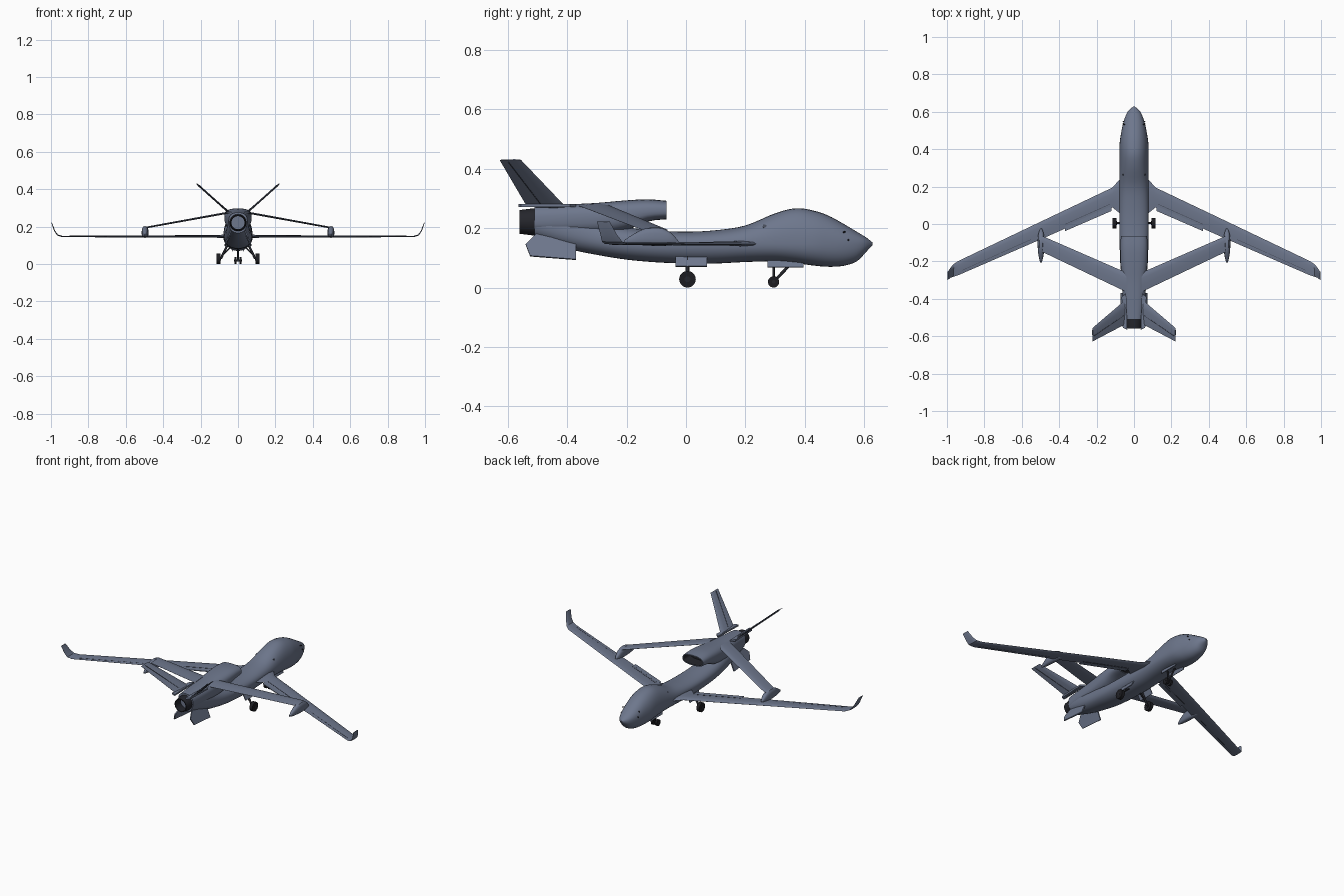
import bpy, bmesh, math
from mathutils import Vector, Matrix

if "Cube" in bpy.data.objects:
    bpy.data.objects.remove(bpy.data.objects["Cube"])


def material(name, rgb):
    m = bpy.data.materials.new(name)
    m.diffuse_color = (*rgb, 1)
    m.use_nodes = True
    m.node_tree.nodes["Principled BSDF"].inputs["Base Color"].default_value = m.diffuse_color
    return m


GREY = material("slate grey", (0.155, 0.185, 0.265))
DARK = material("dark metal", (0.018, 0.019, 0.025))
TYRE = material("tyre black", (0.012, 0.012, 0.015))
SEAM = material("seam grey", (0.06, 0.07, 0.10))


def finish(bm, name, mats, mirror=False, sharp=35):
    """Turn a bmesh into an object, smooth except at sharp edges."""
    bmesh.ops.recalc_face_normals(bm, faces=bm.faces)
    for f in bm.faces:
        f.smooth = True
    for e in bm.edges:
        e.smooth = len(e.link_faces) == 2 and e.calc_face_angle(0) < math.radians(sharp)
    me = bpy.data.meshes.new(name)
    bm.to_mesh(me)
    bm.free()
    for m in mats:
        me.materials.append(m)
    ob = bpy.data.objects.new(name, me)
    bpy.context.collection.objects.link(ob)
    if mirror:
        ob.modifiers.new("mirror", 'MIRROR').use_mirror_merge = False
    return ob


def loft(rings):
    """Skin closed rings of points; returns bmesh and the two end caps."""
    bm = bmesh.new()
    vs = [[bm.verts.new(p) for p in r] for r in rings]
    n = len(vs[0])
    for a, b in zip(vs, vs[1:]):
        for i in range(n):
            bm.faces.new((a[i], a[(i + 1) % n], b[(i + 1) % n], b[i]))
    return bm, bm.faces.new(vs[0]), bm.faces.new(vs[-1])


def smooth_rows(rows, steps=4):
    """Catmull-Rom interpolation of station rows."""
    out = []
    for i in range(len(rows) - 1):
        p = [rows[max(i - 1, 0)], rows[i], rows[i + 1], rows[min(i + 2, len(rows) - 1)]]
        for s in range(steps):
            t = s / steps
            out.append([0.5 * (2 * b + (c - a) * t + (2 * a - 5 * b + 4 * c - d) * t * t
                               + (3 * b - a - 3 * c + d) * t ** 3) for a, b, c, d in zip(*p)])
    return out + [list(rows[-1])]


def body_ring(y, hw, top, mid, bot, p=2.2, n=32):
    """Superellipse cross-section with separate upper and lower heights."""
    pts = []
    for i in range(n):
        c, s = math.cos(2 * math.pi * i / n), math.sin(2 * math.pi * i / n)
        x = hw * math.copysign(abs(c) ** (2 / p), c)
        z = mid + (top - mid if s > 0 else mid - bot) * math.copysign(abs(s) ** (2 / p), s)
        pts.append((x, y, z))
    return pts


def wing(name, stations, mirror=True):
    """Aerofoil skin through (leading point, trailing point, thickness) stations."""
    foil = [(0, 0), (.06, .3), (.3, .5), (.65, .34), (1, .03), (1, -.03), (.65, -.25), (.3, -.4), (.06, -.25)]
    rings = []
    for i, (le, te, th) in enumerate(stations):
        le, te = Vector(le), Vector(te)
        a, b = stations[max(i - 1, 0)], stations[min(i + 1, len(stations) - 1)]
        span = Vector(b[0]) + Vector(b[1]) - Vector(a[0]) - Vector(a[1])
        up = span.cross(le - te).normalized()
        rings.append([le.lerp(te, u) + up * th * v for u, v in foil])
    return finish(loft(rings)[0], name, [GREY], mirror)


def plate(name, pts, thick, mat=GREY, mirror=True):
    """Flat polygon extruded along a vector."""
    h = Vector(thick) / 2
    bm, _, _ = loft([[Vector(p) - h for p in pts], [Vector(p) + h for p in pts]])
    return finish(bm, name, [mat], mirror)


def rod(name, a, b, r, mat, mirror=False, n=16):
    """Cylinder between two points."""
    a, b = Vector(a), Vector(b)
    bm = bmesh.new()
    rot = (b - a).to_track_quat('Z', 'Y').to_matrix().to_4x4()
    bmesh.ops.create_cone(bm, cap_ends=True, segments=n, radius1=r, radius2=r, depth=(b - a).length,
                          matrix=Matrix.Translation((a + b) / 2) @ rot)
    return finish(bm, name, [mat], mirror)


def hollow(bm, cap, inset, depth):
    """Sink an end cap along y to make a dark opening."""
    bm.normal_update()
    bmesh.ops.inset_region(bm, faces=[cap], thickness=inset)
    ext = bmesh.ops.extrude_discrete_faces(bm, faces=[cap])["faces"][0]
    bmesh.ops.translate(bm, verts=ext.verts, vec=(0, depth, 0))
    ext.material_index = 1
    for e in ext.edges:
        for f in e.link_faces:
            f.material_index = 1


# Fuselage: y, half width, top, waterline, bottom
hull = [(.628, .004, .152, .148, .143), (.605, .030, .170, .147, .118), (.575, .046, .188, .147, .088),
        (.53, .060, .215, .147, .073), (.48, .070, .242, .147, .070), (.43, .077, .259, .147, .074),
        (.37, .078, .267, .147, .082), (.30, .078, .250, .147, .088), (.20, .078, .209, .147, .086),
        (.10, .078, .193, .147, .081), (0, .078, .188, .146, .081), (-.10, .077, .192, .146, .085),
        (-.20, .074, .203, .150, .094), (-.30, .066, .225, .162, .110), (-.40, .058, .252, .188, .131),
        (-.51, .047, .268, .218, .166)]
bm, _, _ = loft([body_ring(*r) for r in smooth_rows(hull)])
finish(bm, "fuselage", [GREY])

# Engine nacelle on the back, with open intake facing the nose
pod = [(-.065, .070, .292, .258, .230), (-.13, .073, .297, .255, .222), (-.21, .072, .293, .245, .190),
       (-.30, .066, .285, .235, .180), (-.40, .060, .280, .230, .180), (-.51, .050, .275, .225, .185)]
bm, front, _ = loft([body_ring(*r, p=2.7) for r in smooth_rows(pod, 3)])
hollow(bm, front, .006, -.07)
finish(bm, "engine_nacelle", [GREY, DARK])

# Exhaust nozzle, hollow at the rear
bm, _, back = loft([body_ring(y, r, .221 + r, .221, .221 - r, 2) for y, r in ((-.49, .046), (-.52, .045), (-.56, .040))])
hollow(bm, back, .005, .05)
finish(bm, "exhaust_nozzle", [DARK, DARK])

# Main wing with root fillet and upturned tip
Z = .147
wing("main_wing", [((.04, .27, Z), (.04, .035, Z), .022), ((.08, .235, Z), (.08, .06, Z), .020),
                   ((.115, .195, Z), (.115, .088, Z), .016), ((.50, .012, Z), (.50, -.083, Z), .012),
                   ((.94, -.198, Z), (.94, -.274, Z), .008), ((.965, -.215, .155), (.967, -.283, .155), .007),
                   ((.98, -.232, .177), (.982, -.288, .177), .006), ((.997, -.257, .222), (.997, -.300, .222), .004)])


def on_wing(x, c):
    """Point on the main wing plane at span x and chord fraction c."""
    t = (x - .115) / .825
    le, te = .195 - .393 * t, .088 - .362 * t
    return Vector((x, le + (te - le) * c, Z))


# Flaps and hinge seams along the trailing edge
plate("inner_flap", [on_wing(.12, .9), on_wing(.37, .9), on_wing(.37, 1.15), on_wing(.12, 1.15)], (0, 0, .004))
for name, x0, x1 in (("inner_flap_seam", .13, .37), ("aileron_seam", .55, .71), ("outer_aileron_seam", .72, .92)):
    th = .0125 if x0 < .5 else .008
    plate(name, [on_wing(x0, .76), on_wing(x1, .76), on_wing(x1, .79), on_wing(x0, .79)], (0, 0, th * .75), SEAM)

# Rear joined wing sweeping forward to the junction pods
wing("rear_joined_wing", [((.04, -.26, .275), (.04, -.363, .275), .014), ((.075, -.245, .270), (.075, -.347, .270), .012),
                          ((.495, -.062, .194), (.495, -.147, .194), .010)])

# Junction pods between the two wings
wing_pod = [(-.025, .004, .156, .152, .146), (-.05, .014, .184, .162, .142), (-.09, .018, .202, .165, .140),
            (-.14, .017, .198, .165, .142), (-.18, .011, .178, .160, .145), (-.207, .004, .160, .155, .150)]
rings = [[(x + .497, y, z) for x, y, z in body_ring(*r, p=2.6, n=16)] for r in smooth_rows(wing_pod, 3)]
finish(loft(rings)[0], "junction_pod", [GREY], True)

# V tail, its root rails and hinge seams
wing("v_tail", [((.045, -.405, .272), (.045, -.535, .272), .013), ((.222, -.556, .430), (.222, -.628, .430), .006)])
plate("tail_root_rail", [(.042, -.37, .277), (.066, -.39, .277), (.060, -.555, .277), (.036, -.565, .277)], (0, 0, .01))
plate("rudder_seam", [(.06, -.49, .2855), (.215, -.597, .424), (.215, -.600, .424), (.06, -.494, .2855)],
      (-.007, 0, .007), SEAM)

# Splayed ventral fins
plate("ventral_fin", [(.038, -.505, .180), (.046, -.37, .148), (.068, -.37, .094), (.068, -.525, .106), (.052, -.54, .145)],
      (.006, 0, .003))

# Main landing gear: wheel, hub, leg and bay door
rod("main_wheel", (.094, .005, .028), (.114, .005, .028), .028, TYRE, True, 28)
rod("main_hub", (.090, .005, .028), (.116, .005, .028), .010, DARK, True)
rod("main_leg", (.092, .005, .028), (.055, .005, .105), .006, DARK, True)
rod("main_brace", (.086, .005, .045), (.035, .005, .095), .004, DARK, True)
plate("main_gear_door", [(.056, -.035, .110), (.056, .07, .110), (.076, .07, .071), (.076, -.035, .071)], (.004, 0, .002))

# Nose landing gear with twin wheels
rod("nose_wheel", (.008, .295, .019), (.020, .295, .019), .019, TYRE, True, 24)
rod("nose_axle", (-.021, .295, .019), (.021, .295, .019), .006, DARK)
rod("nose_leg", (0, .295, .019), (0, .355, .082), .005, DARK)
rod("nose_brace", (0, .295, .035), (0, .295, .095), .004, DARK)
plate("nose_gear_door", [(.024, .275, .095), (.024, .395, .090), (.032, .395, .068), (.032, .275, .068)], (.004, 0, .001))

# Small air-data probes on the nose
rod("nose_probe", (.048, .530, .186), (.060, .536, .188), .003, DARK, True, 8)
rod("lower_probe", (.045, .545, .160), (.060, .548, .160), .003, DARK, True, 8)
rod("side_port", (.055, .265, .203), (.062, .265, .206), .007, SEAM, True, 12)
